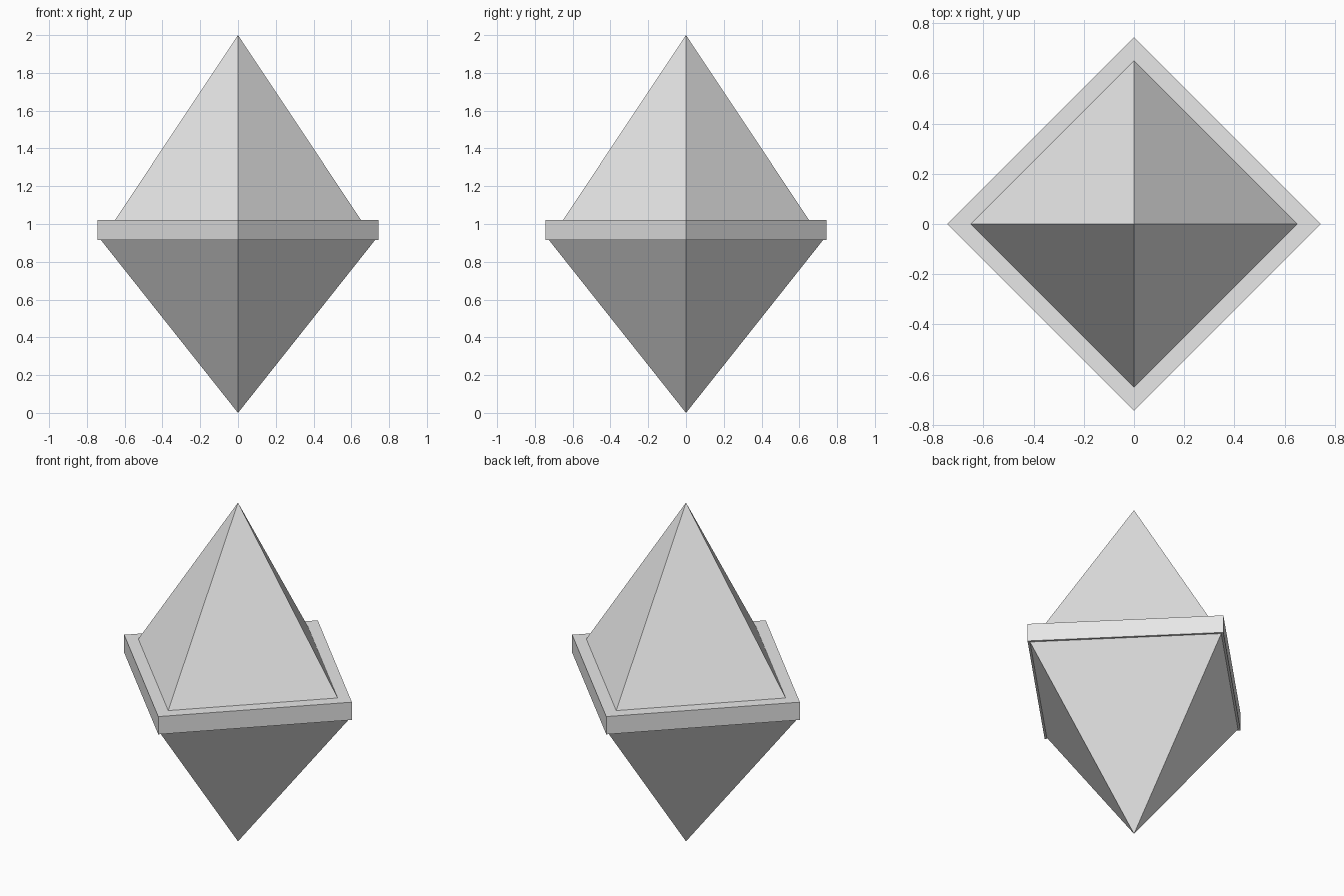
import bpy
import math

if "Cube" in bpy.data.objects:
    bpy.data.objects.remove(bpy.data.objects["Cube"])

grey = bpy.data.materials.new("light_grey")
grey.diffuse_color = (0.8, 0.8, 0.8, 1.0)
grey.use_nodes = True
grey.node_tree.nodes["Principled BSDF"].inputs["Base Color"].default_value = grey.diffuse_color


def square_frustum(name, r_low, r_high, z_low, z_high):
    """Four-sided cone or prism with its corners on the x and y axes."""
    bpy.ops.mesh.primitive_cone_add(
        vertices=4, radius1=r_low, radius2=r_high, depth=z_high - z_low,
        location=(0, 0, (z_low + z_high) / 2))
    obj = bpy.context.object
    obj.name = name
    obj.data.materials.append(grey)
    return obj


# Upper and lower pyramids
square_frustum("upper_pyramid", 0.652, 0, 1.02, 2.0)
square_frustum("lower_pyramid", 0, 0.728, 0.0, 0.918)

# Square slab between them
square_frustum("middle_slab", 0.744, 0.744, 0.916, 1.021)
